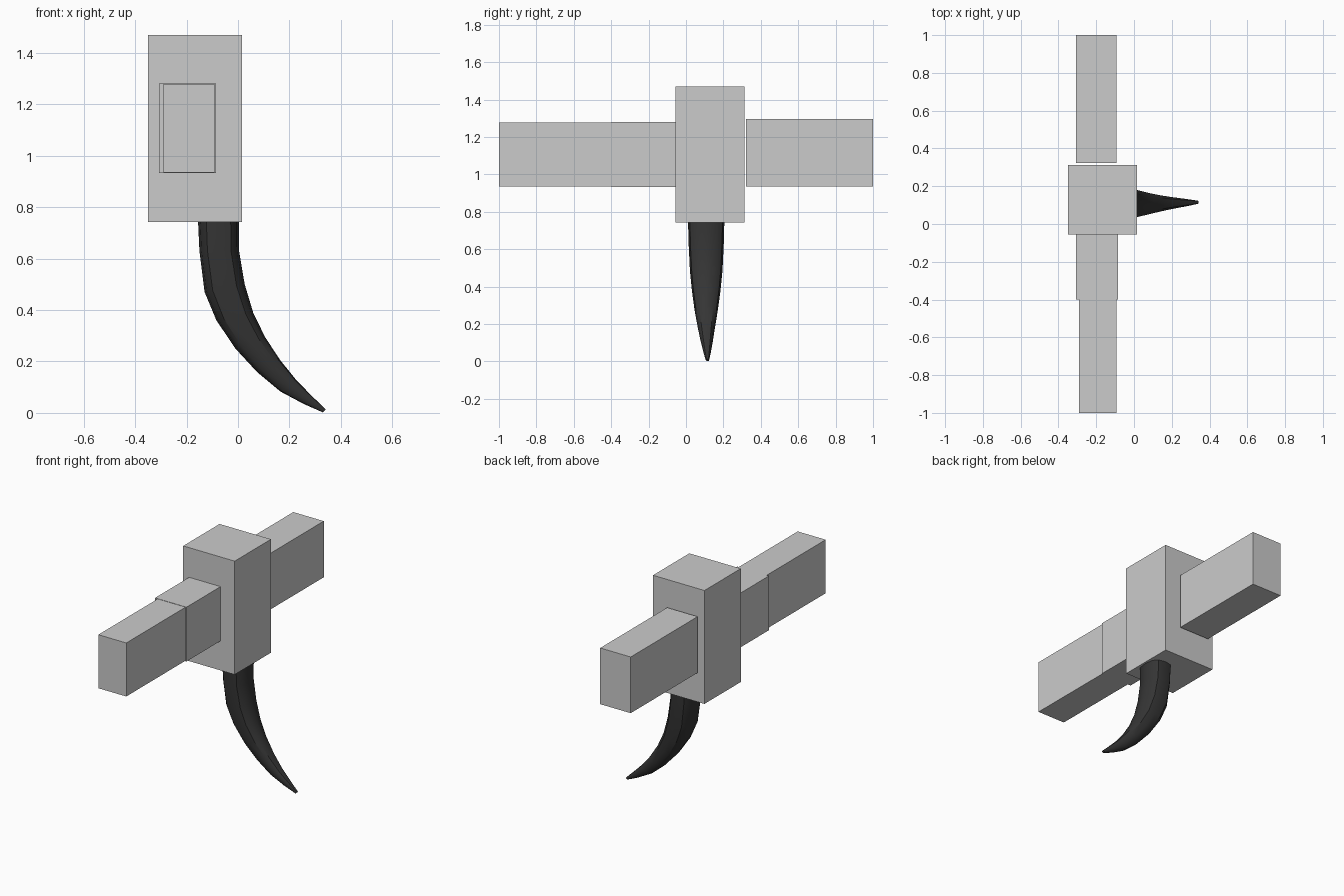
import bpy, bmesh, math
from mathutils import Vector

if "Cube" in bpy.data.objects:
    bpy.data.objects.remove(bpy.data.objects["Cube"])


def box(name, lo, hi):
    bm = bmesh.new()
    bmesh.ops.create_cube(bm, size=1)
    for v in bm.verts:
        v.co = Vector([(a + b) / 2 + c * (b - a) for a, b, c in zip(lo, hi, v.co)])
    me = bpy.data.meshes.new(name)
    bm.to_mesh(me)
    bm.free()
    ob = bpy.data.objects.new(name, me)
    bpy.context.collection.objects.link(ob)
    return ob


# Central block and the bars on either side
box("centre_block", (-0.35, -0.055, 0.743), (0.015, 0.313, 1.47))
box("front_collar", (-0.308, -0.40, 0.932), (-0.085, -0.055, 1.28))
box("front_bar", (-0.29, -1.0, 0.935), (-0.092, -0.40, 1.278))
box("back_bar", (-0.308, 0.322, 0.935), (-0.092, 1.0, 1.295))

# Curved claw: outer edge (x, z), inner edge (x, z), centre y, half width
rings = [
    ((-0.157, 0.78), (0.004, 0.78), 0.108, 0.098),
    ((-0.150, 0.63), (0.004, 0.63), 0.108, 0.094),
    ((-0.130, 0.47), (0.026, 0.50), 0.108, 0.087),
    ((-0.084, 0.36), (0.059, 0.39), 0.108, 0.076),
    ((-0.010, 0.25), (0.105, 0.295), 0.108, 0.062),
    ((0.075, 0.158), (0.165, 0.204), 0.109, 0.046),
    ((0.165, 0.083), (0.228, 0.126), 0.111, 0.032),
    ((0.255, 0.035), (0.290, 0.063), 0.113, 0.020),
    ((0.330, 0.002), (0.342, 0.013), 0.115, 0.009),
]
SIDES = 12


def soft(t):
    return math.copysign(abs(t) ** 0.75, t)


bm = bmesh.new()
loops = []
for outer, inner, cy, hw in rings:
    o, i = Vector((outer[0], cy, outer[1])), Vector((inner[0], cy, inner[1]))
    mid, half = (o + i) / 2, (i - o) / 2
    loop = []
    for k in range(SIDES):
        a = math.tau * k / SIDES
        loop.append(bm.verts.new(mid + half * soft(math.cos(a)) + Vector((0, hw * soft(math.sin(a)), 0))))
    loops.append(loop)
for a, b in zip(loops, loops[1:]):
    for k in range(SIDES):
        n = (k + 1) % SIDES
        bm.faces.new((a[k], a[n], b[n], b[k]))
bm.faces.new(loops[0])
bm.faces.new(loops[-1])
bmesh.ops.recalc_face_normals(bm, faces=bm.faces)
me = bpy.data.meshes.new("claw")
bm.to_mesh(me)
bm.free()
claw = bpy.data.objects.new("claw", me)
bpy.context.collection.objects.link(claw)
mat = bpy.data.materials.new("dark_claw")
mat.diffuse_color = (0.035, 0.035, 0.035, 1)
mat.use_nodes = True
mat.node_tree.nodes["Principled BSDF"].inputs["Base Color"].default_value = mat.diffuse_color
me.materials.append(mat)
bpy.context.view_layer.objects.active = claw
claw.select_set(True)
bpy.ops.object.shade_smooth_by_angle(angle=math.radians(35))
